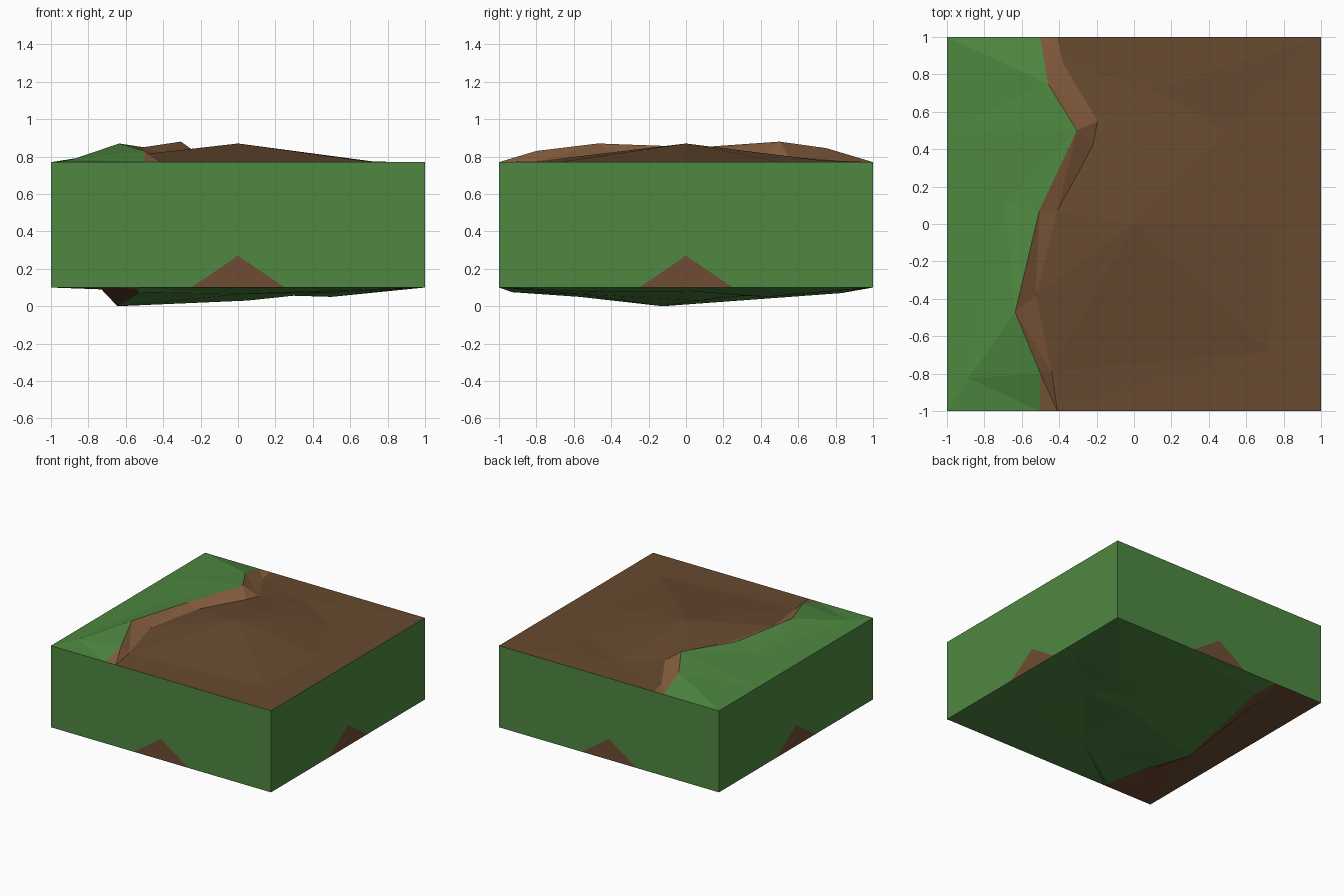
import bpy, bmesh
from mathutils import Vector
from mathutils.geometry import delaunay_2d_cdt

if "Cube" in bpy.data.objects:
    bpy.data.objects.remove(bpy.data.objects["Cube"])

LOW, HIGH = 0.10, 0.77


def material(name, rgb):
    def linear(c):
        c /= 255
        return c / 12.92 if c < 0.04 else ((c + 0.055) / 1.055) ** 2.4
    m = bpy.data.materials.new(name)
    m.diffuse_color = (*[linear(c) for c in rgb], 1)
    m.use_nodes = True
    m.node_tree.nodes["Principled BSDF"].inputs["Base Color"].default_value = m.diffuse_color
    return m


GRASS = material("grass", (78, 135, 64))
BANK = material("bank_earth", (134, 94, 62))
DIRT = material("dirt", (103, 74, 48))
SOIL = material("soil", (112, 76, 50))


def make_object(name, bm, mats):
    me = bpy.data.meshes.new(name)
    bm.to_mesh(me)
    bm.free()
    for m in mats:
        me.materials.append(m)
    ob = bpy.data.objects.new(name, me)
    bpy.context.collection.objects.link(ob)
    return ob


def x_on(line, y):
    """x of a front-to-back polyline at depth y"""
    for a, b in zip(line, line[1:]):
        if a[1] <= y <= b[1]:
            return a[0] + (b[0] - a[0]) * (y - a[1]) / (b[1] - a[1])
    return line[-1][0]


def terrain(name, lip, foot, loose, creases, mats, pick, up):
    """Triangulated ground through two polylines, loose points and creases"""
    pts, edges = [], []

    def index(p):
        if p not in pts:
            pts.append(p)
        return pts.index(p)

    for line in [lip, foot] + creases:
        ids = [index(p) for p in line]
        edges += list(zip(ids, ids[1:]))
    for p in loose:
        index(p)
    verts, _, faces, orig, _, _ = delaunay_2d_cdt(
        [Vector(p[:2]) for p in pts], edges, [], 0, 1e-5)
    level = HIGH if up else LOW
    bm = bmesh.new()
    bv = [bm.verts.new((v.x, v.y, pts[o[0]][2] if o else level))
          for v, o in zip(verts, orig)]
    for f in faces:
        face = bm.faces.new([bv[i] for i in f])
        face.normal_update()
        if (face.normal.z > 0) != up:
            face.normal_flip()
        c = face.calc_center_median()
        face.material_index = pick(c.x - x_on(lip, c.y), c.x - x_on(foot, c.y))
    return make_object(name, bm, mats)


def corners(z):
    return [(x, y, z) for x in (-1, 1) for y in (-1, 1)]


# Top ground: raised grass strip, earth bank and domed dirt floor
lip = [(-.5, -1, HIGH), (-.5, -.8, .83), (-.635, -.47, .87), (-.505, .075, .85),
       (-.305, .5, .88), (-.46, .75, .845), (-.5, 1, HIGH)]
foot = [(-.41, -1, HIGH), (-.44, -.79, .775), (-.525, -.38, .81), (-.41, .07, .82),
        (-.22, .42, .815), (-.195, .55, .80), (-.38, .86, .775), (-.41, 1, HIGH)]
peak, ne, n = (0, 0, .87), (.5, .5, HIGH), (.1, .72, .78)
e, se = (.75, 0, HIGH), (.72, -.68, HIGH)
hollow = [(-.885, -.825, .785), (-.69, .105, .81)]
terrain("top_ground", lip, foot, corners(HIGH) + [(-1, 0, HIGH)],
        [[foot[5], n, ne, e, se, foot[1]], [ne, peak, se], [e, peak, n],
         [foot[2], peak, foot[5]], hollow, [hollow[1], lip[4]],
         [(-1, .5, HIGH), lip[4]], [hollow[0], lip[1]], [hollow[0], lip[2]]],
        [GRASS, BANK, DIRT],
        lambda a, b: 0 if a < 0 else (1 if b < 0 else 2), True)

# Underside: bulging grass with a soil strip along the left
ulip = [(-.54, -1, LOW), (-.53, -.93, .075), (-.56, -.57, .05), (-.645, -.125, 0),
        (-.50, .83, .07), (-.547, 1, LOW)]
ufoot = [(-.64, -1, LOW), (-.66, -.57, .095), (-.73, -.13, .09), (-.6, .83, .095),
         (-.64, 1, LOW)]
mid, bump = (.05, .07, .03), (.5, .43, .05)
dip, side = (.2, .25, .06), (.52, .02, .08)
south, far = (.03, -.56, .065), (.57, -.48, .075)
terrain("underside", ulip, ufoot,
        corners(LOW) + [(.06, .92, .09), (.86, -.43, .095), (.92, .4, LOW), (0, .4, .065)],
        [[ulip[3], mid, dip, bump], [mid, side, bump], [mid, south], [side, far, south]],
        [SOIL, GRASS], lambda a, b: 0 if a < 0 else 1, False)

# Four side walls, each with a soil triangle at the bottom middle
bm = bmesh.new()
outline = [(-1, LOW), (-.25, LOW), (0, .27), (.25, LOW), (1, LOW), (1, HIGH), (-1, HIGH)]
for turn in range(4):
    c, s = [(1, 0), (0, 1), (-1, 0), (0, -1)][turn]
    # front wall lies at y = -1; rotate it about z
    vs = [bm.verts.new((u * c + s, u * s - c, z)) for u, z in outline]
    bm.faces.new([vs[i] for i in (0, 1, 2, 6)])
    bm.faces.new([vs[i] for i in (2, 3, 4, 5)])
    bm.faces.new([vs[i] for i in (2, 5, 6)])
    bm.faces.new(vs[1:4][::-1]).material_index = 1
bmesh.ops.remove_doubles(bm, verts=bm.verts, dist=1e-4)
bmesh.ops.recalc_face_normals(bm, faces=bm.faces)
for f in bm.faces:
    f.normal_update()
    if f.normal.dot(Vector((*f.calc_center_median().xy, 0))) < 0:
        f.normal_flip()
make_object("side_walls", bm, [GRASS, SOIL])
